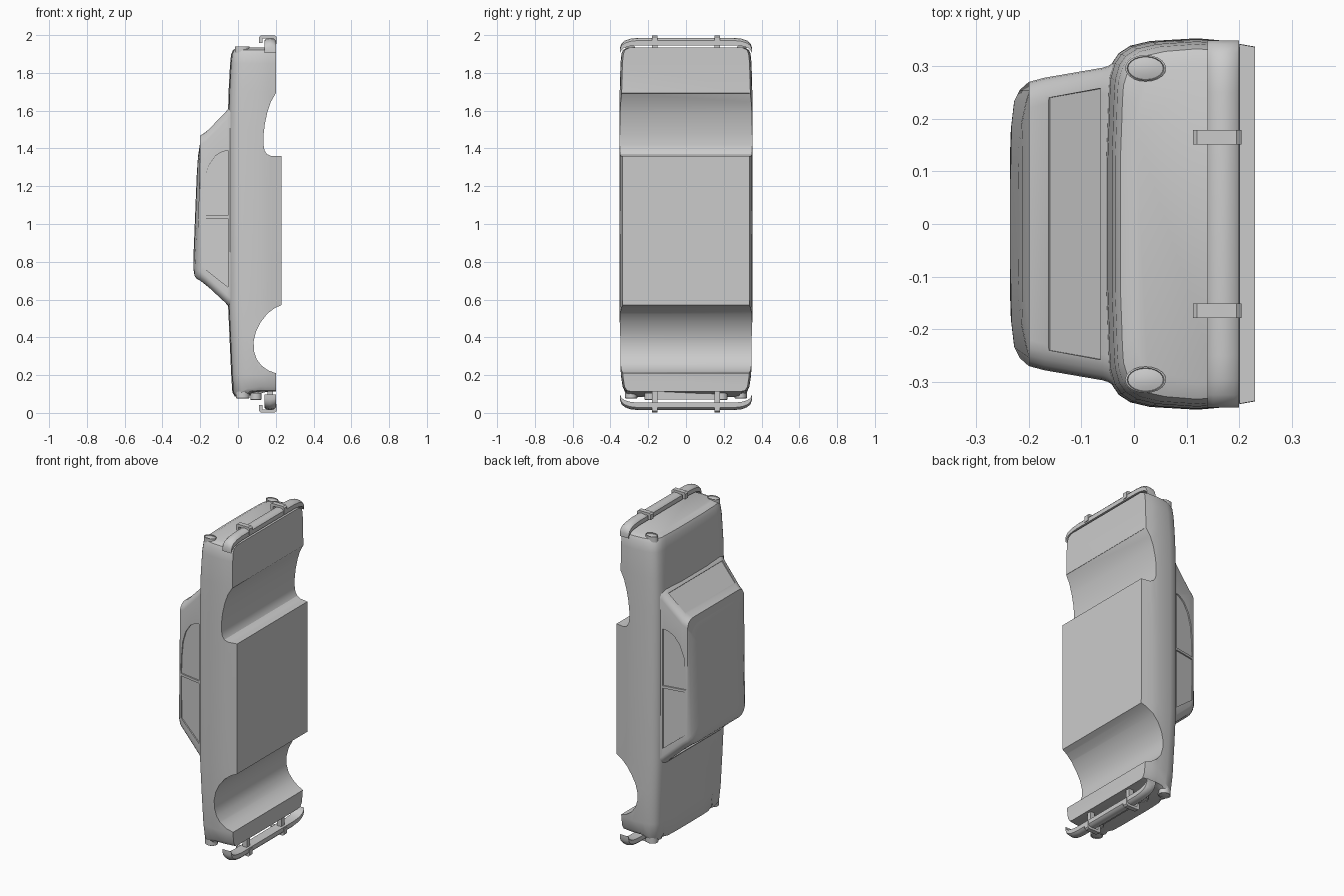
import bpy, bmesh, math
from mathutils import Vector

cube = bpy.data.objects.get("Cube")
if cube:
    bpy.data.objects.remove(cube)

grey = bpy.data.materials.new("plain_grey")
grey.use_nodes = True
grey.diffuse_color = (0.6, 0.6, 0.6, 1)
grey.node_tree.nodes["Principled BSDF"].inputs["Base Color"].default_value = (0.6, 0.6, 0.6, 1)


def finish(name, bm):
    bmesh.ops.recalc_face_normals(bm, faces=bm.faces)
    mesh = bpy.data.meshes.new(name)
    bm.to_mesh(mesh)
    bm.free()
    mesh.materials.append(grey)
    ob = bpy.data.objects.new(name, mesh)
    bpy.context.collection.objects.link(ob)
    return ob


def smooth(ob, angle=32):
    bpy.ops.object.select_all(action='DESELECT')
    ob.select_set(True)
    bpy.context.view_layer.objects.active = ob
    bpy.ops.object.shade_smooth_by_angle(angle=math.radians(angle))


def loft(name, rings):
    """Skin a list of closed rings and cap both ends."""
    bm = bmesh.new()
    loops = [[bm.verts.new(p) for p in ring] for ring in rings]
    n = len(loops[0])
    for a, b in zip(loops, loops[1:]):
        for i in range(n):
            bm.faces.new((a[i], a[(i + 1) % n], b[(i + 1) % n], b[i]))
    bm.faces.new(loops[0])
    bm.faces.new(loops[-1])
    return finish(name, bm)


def prism(name, points, offset):
    pts = [Vector(p) for p in points]
    return loft(name, [pts, [p + Vector(offset) for p in pts]])


def cut(ob, cutter):
    cutter.hide_render = True
    mod = ob.modifiers.new("cut", 'BOOLEAN')
    mod.operation, mod.solver, mod.object = 'DIFFERENCE', 'EXACT', cutter
    bpy.ops.object.select_all(action='DESELECT')
    ob.select_set(True)
    bpy.context.view_layer.objects.active = ob
    bpy.ops.object.modifier_apply(modifier=mod.name)
    bpy.data.objects.remove(cutter)


# Main body: stations along the length, (z, deck x, half width)
stations = [(.083, .0, .30), (.088, -.018, .322), (.11, -.03, .336), (.2, -.036, .345),
            (.4, -.045, .35), (.6, -.054, .352), (1.0, -.055, .353), (1.5, -.055, .352),
            (1.7, -.05, .351), (1.85, -.042, .347), (1.9, -.036, .342),
            (1.922, -.026, .333), (1.935, .0, .305)]


def body_ring(z, deck, hw):
    floor = .23 if .3 < z < 1.55 else .2
    groove = .014 * max(0, 1 - abs(z - .1) / .25)
    half = [(.35, deck), (.6, deck + .003), (.7, deck + .004 + groove), (.79, deck + .006),
            (.87, deck + .014), (.92, deck + .026), (.96, deck + .048), (.985, deck + .085),
            (1, .12), (.99, .16), (.97, .2), (.955, floor)]
    ring = [(x, y * hw) for y, x in half]
    ring += [(x, -y) for x, y in reversed(ring)]
    # the lower front panel sits back from the nose
    tuck = .03 if z < .15 else 0
    return [(x, y, z + tuck * min(1, max(0, (x - .03) / .04))) for x, y in ring]


body = loft("body", [body_ring(*s) for s in stations])

# Wheel arches cut across the full width
front_arch = [(.3, .21), (.2, .21), (.16, .225), (.125, .25), (.098, .285), (.084, .33),
              (.083, .38), (.095, .43), (.12, .48), (.155, .525), (.195, .555), (.232, .572), (.3, .58)]
rear_arch = [(.3, 1.36), (.175, 1.36), (.153, 1.37), (.14, 1.39), (.135, 1.42), (.135, 1.47),
             (.142, 1.53), (.155, 1.59), (.173, 1.645), (.2, 1.692), (.3, 1.71)]
for arch in (front_arch, rear_arch):
    cut(body, prism("arch_cutter", [(x, -.5, z) for x, z in arch], (0, 1, 0)))
smooth(body)


# Cabin: rounded rectangles stacked from the waistline to the roof
def cabin_ring(x, z0, z1, hw, r, tilt):
    ring = []
    for sy, cz, start in ((1, z1 - r, 0), (-1, z1 - r, 90), (-1, z0 + r, 180), (1, z0 + r, 270)):
        for i in range(6):
            a = math.radians(start + 18 * i)
            z = cz + r * math.sin(a)
            ring.append((x + tilt * (z - .8), sy * (hw - r) + r * math.cos(a), z))
    return ring


cabin = loft("cabin", [cabin_ring(*s) for s in (
    (-.03, .55, 1.625, .312, .05, 0), (-.05, .565, 1.612, .30, .05, 0),
    (-.06, .575, 1.6, .297, .05, 0), (-.17, .677, 1.487, .278, .05, 0),
    (-.2, .7, 1.468, .27, .05, 0), (-.216, .71, 1.452, .255, .06, .03),
    (-.227, .725, 1.42, .235, .07, .04), (-.234, .76, 1.36, .19, .08, .04),
    (-.237, .84, 1.25, .12, .06, .04))])

# Recessed windows
inset = .008
panes = [[(-.052, .665), (-.19, .775), (-.192, 1.03), (-.052, 1.03)],
         [(-.052, 1.045), (-.192, 1.045), (-.188, 1.15), (-.178, 1.24), (-.155, 1.31),
          (-.12, 1.36), (-.085, 1.382), (-.052, 1.39)]]
for side in (1, -1):
    for pane in panes:
        pts = [(x, side * (.278 + (x + .17) * .173 - inset), z) for x, z in pane]
        cut(cabin, prism("pane_cutter", pts, (0, side * .06, 0)))
for z_low, z_high, way in ((.58, .672, -1), (1.594, 1.497, 1)):
    pts = [(-.064, -.258, z_low), (-.064, .258, z_low), (-.165, .24, z_high), (-.165, -.24, z_high)]
    pts = [(x + inset * .7, y, z - way * inset * .7) for x, y, z in pts]
    cut(cabin, prism("screen_cutter", pts, (-.04, 0, way * .04)))
smooth(cabin)


# Bumpers with wrapped ends and two overriders each
def bumper(name, z_mid, z_end, out):
    path = [(-.349, 1), (-.342, .6), (-.325, .3), (-.295, .1), (-.25, 0)]
    path += [(-y, t) for y, t in reversed(path)]
    section = [(.14, -.018), (.14, .008), (.15, .018), (.17, .022), (.19, .018), (.2, .008), (.2, -.018)]
    rings = []
    for y, t in path:
        z = z_mid + (z_end - z_mid) * t
        rings.append([(x, y, z + out * d * (1 - .3 * t)) for x, d in section])
    smooth(loft(name, rings), 40)
    for side, label in ((1, "left"), (-1, "right")):
        y = side * .165
        hook = [(.112, -.005), (.112, .026), (.12, .034), (.195, .034), (.204, .026),
                (.204, -.01), (.19, -.01), (.19, .018), (.13, .018), (.13, -.005)]
        pts = [(x, y - .014, z_mid + out * d) for x, d in hook]
        prism(f"{name}_overrider_{label}", pts, (0, .028, 0))
        # bracket back to the body
        pts = [(x, y - .014, z_mid) for x in (.155, .185)]
        pts += [(x, y - .014, z_mid - out * .08) for x in (.185, .155)]
        prism(f"{name}_bracket_{label}", pts, (0, .028, 0))


bumper("front_bumper", .036, .085, -1)
bumper("rear_bumper", 1.964, 1.918, 1)


# Oval lamps with a raised rim
def lamp(name, x, y, z, rx, ry, out):
    rings = []
    for scale, d in ((1, -.03), (1, .004), (.9, .006), (.86, .001), (.5, .004), (.1, .005)):
        rings.append([(x + rx * scale * math.cos(a), y + ry * scale * math.sin(a), z + out * d)
                      for a in (math.tau * i / 20 for i in range(20))])
    smooth(loft(name, rings))


for side, label in ((1, "left"), (-1, "right")):
    lamp(f"tail_lamp_{label}", .022, side * .296, 1.935, .039, .025, 1)
    lamp(f"head_lamp_{label}", .025, side * .29, .083, .036, .032, -1)
    lamp(f"fog_lamp_{label}", .095, side * .19, .075, .03, .03, -1)

# Grille bar between the fog lamps
prism("grille_bar", [(.085, -.16, .07), (.105, -.16, .07), (.105, -.16, .12), (.085, -.16, .12)], (0, .32, 0))
